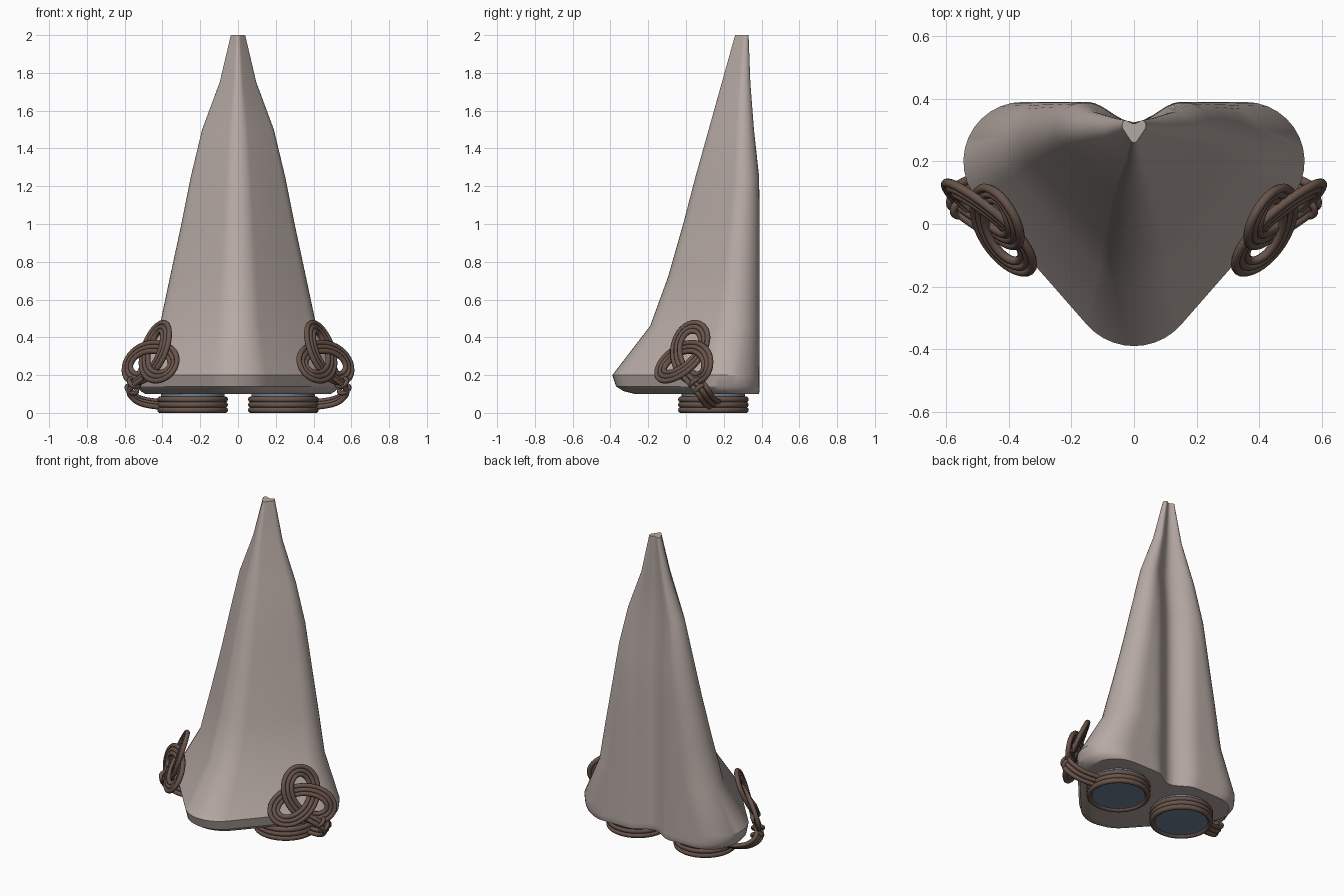
import bpy, bmesh
from math import sin, cos, pi, radians
from mathutils import Vector

if "Cube" in bpy.data.objects:
    bpy.data.objects.remove(bpy.data.objects["Cube"])


def material(name, rgb):
    m = bpy.data.materials.new(name)
    m.diffuse_color = (*rgb, 1)
    m.use_nodes = True
    m.node_tree.nodes["Principled BSDF"].inputs["Base Color"].default_value = m.diffuse_color
    return m


skin = material("stone_grey", (0.47, 0.40, 0.37))
rope = material("rope_brown", (0.14, 0.09, 0.07))
glass = material("blue_glass", (0.16, 0.22, 0.29))


def smooth(ob, angle=30):
    bpy.ops.object.select_all(action='DESELECT')
    ob.select_set(True)
    bpy.context.view_layer.objects.active = ob
    bpy.ops.object.shade_smooth_by_angle(angle=radians(angle))


def half_outline():
    # rounded front tip, straight side, rounded rear corner, flat back
    pts = []
    for i in range(6):
        a = radians(-90 + 48 * i / 5)
        pts.append((0.2 * cos(a), -0.19 + 0.2 * sin(a)))
    for i in range(13):
        a = radians(-42 + 132 * i / 12)
        pts.append((0.355 + 0.19 * cos(a), 0.2 + 0.19 * sin(a)))
    pts += [(0.355 * (1 - i / 11), 0.39) for i in range(1, 12)]
    return [(x / 0.545, (y + 0.39) / 0.78) for x, y in pts]


# Body: stacked heart-like sections (z, half width, front y, back y)
RINGS = [(0.10, 0.49, -0.27, 0.385), (0.115, 0.515, -0.33, 0.39),
         (0.14, 0.535, -0.37, 0.39), (0.20, 0.545, -0.39, 0.39),
         (0.46, 0.415, -0.19, 0.39), (0.72, 0.36, -0.095, 0.39),
         (1.0, 0.30, -0.015, 0.39), (1.25, 0.25, 0.05, 0.387),
         (1.5, 0.19, 0.12, 0.362), (1.75, 0.097, 0.19, 0.342),
         (2.0, 0.038, 0.26, 0.332)]


def section(z, w, yf, yb):
    reach, depth = min(0.15, 0.8 * w), min(0.065, 0.3 * w)
    half = []
    for x, t in half_outline():
        x, y = x * w, yf + (yb - yf) * t
        if t > 0.99 and x < reach:      # groove down the back
            y -= depth * cos(x / reach * pi / 2) ** 2
        half.append((x, y, z))
    return half + [(-x, y, z) for x, y, z in half[-2:0:-1]]


bm = bmesh.new()
loops = [[bm.verts.new(p) for p in section(*r)] for r in RINGS]
for a, b in zip(loops, loops[1:]):
    for i in range(len(a)):
        j = (i + 1) % len(a)
        bm.faces.new((a[i], a[j], b[j], b[i]))
caps = [bm.faces.new(loops[0][::-1]), bm.faces.new(loops[-1])]
bmesh.ops.triangulate(bm, faces=caps)
bmesh.ops.recalc_face_normals(bm, faces=bm.faces)
me = bpy.data.meshes.new("cone_body")
bm.to_mesh(me)
body = bpy.data.objects.new("cone_body", me)
bpy.context.collection.objects.link(body)
me.materials.append(skin)
smooth(body)


def ropes(name, paths, radius, cyclic):
    # bundle of round ropes, as one mesh
    cu = bpy.data.curves.new(name, 'CURVE')
    cu.dimensions = '3D'
    cu.bevel_depth = radius
    cu.bevel_resolution = 2
    cu.use_fill_caps = True
    cu.resolution_u = 6
    for path in paths:
        sp = cu.splines.new('POLY' if cyclic else 'NURBS')
        sp.points.add(len(path) - 1)
        for p, co in zip(sp.points, path):
            p.co = (*co, 1)
        sp.use_cyclic_u = cyclic
        if not cyclic:
            sp.order_u = 3
            sp.use_endpoint_u = True
    cu.materials.append(rope)
    ob = bpy.data.objects.new(name, cu)
    bpy.context.collection.objects.link(ob)
    bpy.ops.object.select_all(action='DESELECT')
    ob.select_set(True)
    bpy.context.view_layer.objects.active = ob
    bpy.ops.object.convert(target='MESH')
    smooth(bpy.context.object, 60)


def knot_paths(s):
    # three parallel strands woven in a three-lobed knot, lying on the flank
    c = Vector((0.443, 0.012, 0.292))
    u = Vector((0.67, 0.74, 0)).normalized()
    v = Vector((-0.29, 0.265, 1)).normalized()
    n = u.cross(v)
    paths = []
    for off in (-0.024, 0, 0.024):
        path = []
        for i in range(72):
            t = 2 * pi * i / 72
            x, y = sin(t) + 2 * sin(2 * t), -cos(t) + 2 * cos(2 * t)
            dx, dy = cos(t) + 4 * cos(2 * t), sin(t) - 4 * sin(2 * t)
            l = (dx * dx + dy * dy) ** 0.5
            px = 0.062 * x + off * dy / l
            py = 0.057 * y - off * dx / l
            p = c + u * px + v * py + n * (0.014 * sin(3 * t) + 0.012)
            path.append((s * p.x, p.y, p.z))
        paths.append(path)
    return paths


for s, side in ((1, "right"), (-1, "left")):
    cx, cy = s * 0.24, 0.145

    # Lens with its three rope rings
    bpy.ops.mesh.primitive_cylinder_add(vertices=48, radius=0.168, depth=0.09,
                                        location=(cx, cy, 0.057))
    lens = bpy.context.object
    lens.name = side + "_lens"
    lens.data.materials.append(glass)
    smooth(lens)
    for k, z in enumerate((0.015, 0.043, 0.071)):
        bpy.ops.mesh.primitive_torus_add(major_segments=48, minor_segments=10,
                                         major_radius=0.171, minor_radius=0.016,
                                         location=(cx, cy, z))
        ring = bpy.context.object
        ring.name = f"{side}_lens_ring_{k + 1}"
        ring.data.materials.append(rope)
        smooth(ring, 60)

    ropes(side + "_knot", knot_paths(s), 0.0145, True)

    # Strands leading from the knot down to the lens rings
    link = [(0.50, 0.015, 0.20), (0.555, 0.05, 0.165), (0.585, 0.085, 0.12),
            (0.54, 0.115, 0.07), (0.47, 0.135, 0.05), (0.41, 0.15, 0.045)]
    ropes(side + "_tie", [[(s * x, y + d, z + d * 0.6) for x, y, z in link]
                          for d in (-0.024, 0, 0.024)], 0.014, False)

    # Wrapping coils round the strands
    for k, p in enumerate(((0.55, 0.05, 0.16), (0.562, 0.075, 0.125))):
        bpy.ops.mesh.primitive_torus_add(major_segments=20, minor_segments=8,
                                         major_radius=0.03, minor_radius=0.012,
                                         location=(s * p[0], p[1], p[2]),
                                         rotation=(radians(35), s * radians(-30), 0))
        coil = bpy.context.object
        coil.name = f"{side}_coil_{k + 1}"
        coil.data.materials.append(rope)
        smooth(coil, 60)
